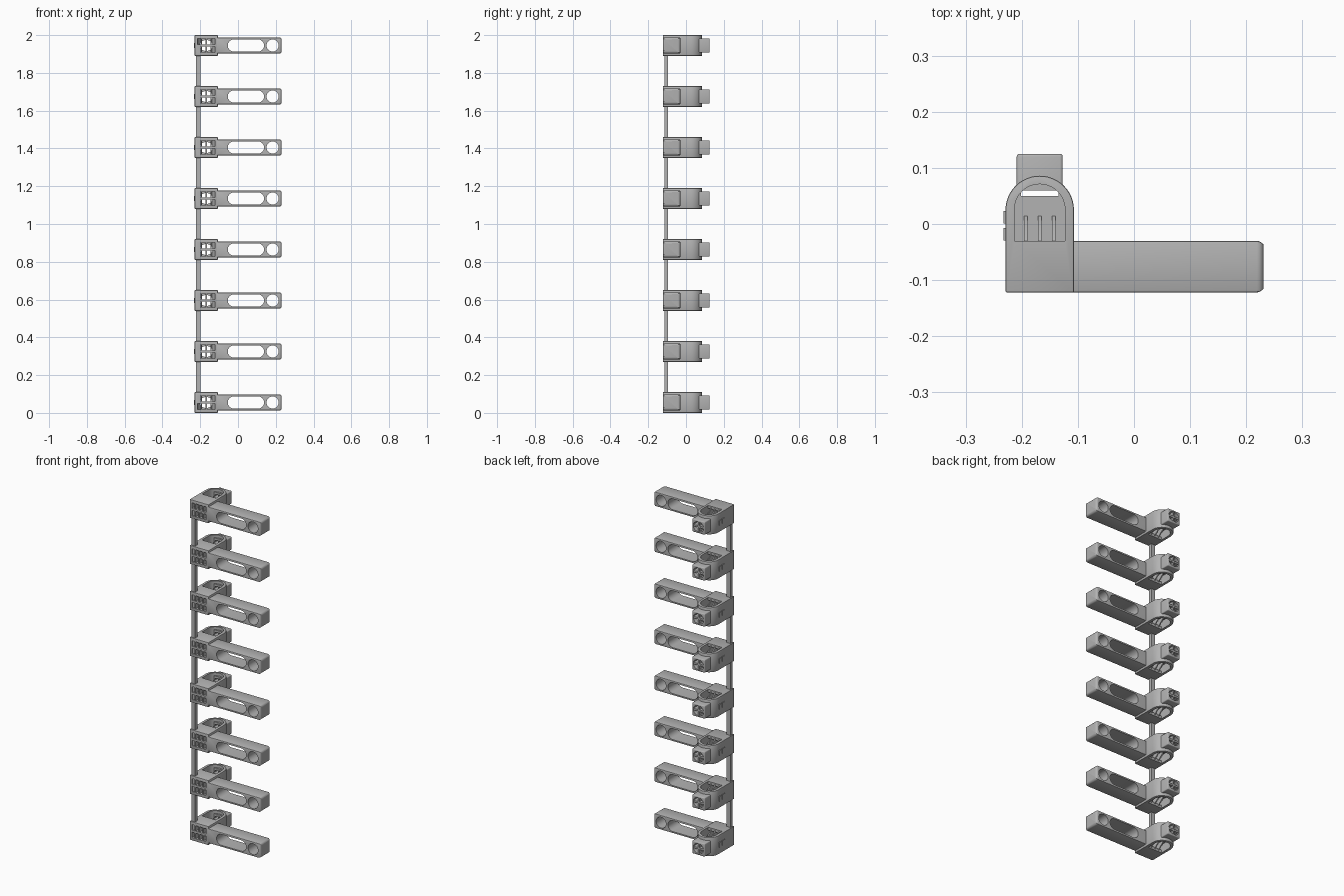
import bpy, bmesh, math
from mathutils import Matrix, Vector

if "Cube" in bpy.data.objects:
    bpy.data.objects.remove(bpy.data.objects["Cube"], do_unlink=True)

COUNT, PITCH, HALF = 8, 0.27, 0.055
HEAD_X = -0.168          # centre line of the head
FRONT, BACK = -0.122, -0.03

grey = bpy.data.materials.new("plain grey")
grey.use_nodes = True
grey.diffuse_color = (0.45, 0.45, 0.45, 1)
grey.node_tree.nodes["Principled BSDF"].inputs["Base Color"].default_value = (0.45, 0.45, 0.45, 1)


def add_object(name, bm):
    bmesh.ops.recalc_face_normals(bm, faces=bm.faces)
    mesh = bpy.data.meshes.new(name)
    bm.to_mesh(mesh)
    bm.free()
    mesh.materials.append(grey)
    obj = bpy.data.objects.new(name, mesh)
    bpy.context.scene.collection.objects.link(obj)
    return obj


def bevel(bm, width, segments, keep=lambda e: True):
    edges = [e for e in bm.edges if e.calc_face_angle(0) > 0.6 and keep(e)]
    bmesh.ops.bevel(bm, geom=edges, offset=width, segments=segments, profile=0.5, affect='EDGES')


def box(x, y, z, bm=None):
    bm = bm or bmesh.new()
    size = [b - a for a, b in (x, y, z)]
    mid = [(a + b) / 2 for a, b in (x, y, z)]
    bmesh.ops.create_cube(bm, size=1, matrix=Matrix.Translation(mid) @ Matrix.Diagonal((*size, 1)))
    return bm


def prism(points, offset, bm=None):
    """Extrude a closed loop of 3D points along an offset."""
    bm = bm or bmesh.new()
    face = bm.faces.new([bm.verts.new(p) for p in points])
    new = bmesh.ops.extrude_face_region(bm, geom=[face])["geom"]
    bmesh.ops.translate(bm, verts=[v for v in new if isinstance(v, bmesh.types.BMVert)], vec=offset)
    if face not in bm.faces[:]:
        return bm
    return bm


def arch(radius, cy, bottom, z):
    """Round-topped outline in the ground plane."""
    arc = [(HEAD_X + radius * math.cos(a), cy + radius * math.sin(a), z)
           for a in (math.pi * i / 24 for i in range(25))]
    return [(HEAD_X + radius, bottom, z)] + arc + [(HEAD_X - radius, bottom, z)]


def oval(x, width, height, y, straight=0):
    """Ellipse, or a slot when straight is set, seen from the front."""
    pts = []
    for i in range(40):
        a = 2 * math.pi * (i + 0.5) / 40
        shift = math.copysign(straight, math.cos(a))
        pts.append((x + shift + width * math.cos(a), y, height * math.sin(a)))
    return pts


def cut(obj, cutters):
    """Apply boolean cuts and drop the cutters."""
    tools = [add_object("cutter", bm) for bm in cutters]
    for tool in tools:
        mod = obj.modifiers.new("cut", 'BOOLEAN')
        mod.object, mod.operation, mod.solver = tool, 'DIFFERENCE', 'EXACT'
    graph = bpy.context.evaluated_depsgraph_get()
    graph.update()
    mesh = bpy.data.meshes.new_from_object(obj.evaluated_get(graph))
    obj.modifiers.clear()
    obj.data = mesh
    for tool in tools:
        bpy.data.objects.remove(tool, do_unlink=True)


def bore():
    return prism(oval(HEAD_X, 0.034, 0.029, 0.05), Vector((0, 0.1, 0)))


parts = []

# Head: arched body with a front grid of cells and a pocket above and below
bm = prism(arch(0.061, 0.025, FRONT, -HALF), Vector((0, 0, 2 * HALF)))
bevel(bm, 0.003, 2)
head = add_object("head", bm)
cutters = [prism(arch(0.045, 0.026, BACK, s * 0.006), Vector((0, 0, s * 0.07))) for s in (1, -1)]
for row in (-1, 1):
    for col in range(4):
        x = HEAD_X + (col - 1.5) * 0.025
        z = row * 0.022
        cutters.append(box((x - 0.0095, x + 0.0095), (FRONT - 0.01, BACK + 0.002),
                           (z - 0.016, z + 0.016)))
cut(head, cutters + [bore()])
parts.append(head)

# Gusset ribs inside the pockets
bm = bmesh.new()
for s in (1, -1):
    for i in (-1, 0, 1):
        x = HEAD_X + i * 0.025 - 0.003
        prism([(x, BACK - 0.001, s * 0.005), (x, 0.015, s * 0.005),
               (x, 0.012, s * 0.012), (x, BACK - 0.001, s * 0.048)], Vector((0.006, 0, 0)), bm)
parts.append(add_object("pocket_ribs", bm))

# Rear connector with a bored hole
bm = box((HEAD_X - 0.041, HEAD_X + 0.041), (0.06, 0.125), (-0.038, 0.038))
bevel(bm, 0.005, 3, lambda e: max(v.co.y for v in e.verts) > 0.1)
connector = add_object("rear_connector", bm)
cut(connector, [bore()])
parts.append(connector)

# Cross bars in the connector hole
bm = box((HEAD_X - 0.036, HEAD_X + 0.036), (0.06, 0.122), (-0.005, 0.005))
box((HEAD_X - 0.004, HEAD_X + 0.004), (0.06, 0.122), (-0.031, 0.031), bm)
parts.append(add_object("connector_cross", bm))

# Arm with a long slot and a round hole
bm = box((-0.11, 0.231), (FRONT, BACK), (-0.042, 0.042))
bevel(bm, 0.004, 2, lambda e: max(v.co.x for v in e.verts) > 0
      and not all(v.co.x > 0.2 for v in e.verts))
arm_ends = [e for e in bm.edges if all(v.co.x > 0.22 for v in e.verts)
            and e.calc_face_angle(0) > 0.6]
bmesh.ops.bevel(bm, geom=arm_ends, offset=0.012, segments=4, profile=0.5, affect='EDGES')
arm = add_object("arm", bm)
through = Vector((0, 0.2, 0))
cut(arm, [prism(oval(0.042, 0.032, 0.032, -0.18, 0.064), through),
          prism(oval(0.183, 0.032, 0.032, -0.18), through)])
parts.append(arm)

# Two small raised pads on the outer side
bm = bmesh.new()
for y in (-0.018, 0.012):
    box((-0.233, -0.228), (y - 0.011, y + 0.011), (-0.014, 0.014), bm)
parts.append(add_object("side_pads", bm))

# Rod joining all the heads
rod = add_object("rod", box((-0.222, -0.198), (-0.115, -0.095),
                            (HALF, HALF + PITCH * (COUNT - 1))))

# Shade and repeat each part up the rod
for part in parts:
    part.data.shade_smooth()
    part.data.set_sharp_from_angle(angle=math.radians(35))
    for k in range(COUNT):
        copy = part if k == 0 else part.copy()
        if k:
            bpy.context.scene.collection.objects.link(copy)
        copy.name = f"{part.name.split('.')[0].rstrip('_1')}_{k + 1}"
        copy.location.z = HALF + PITCH * k
